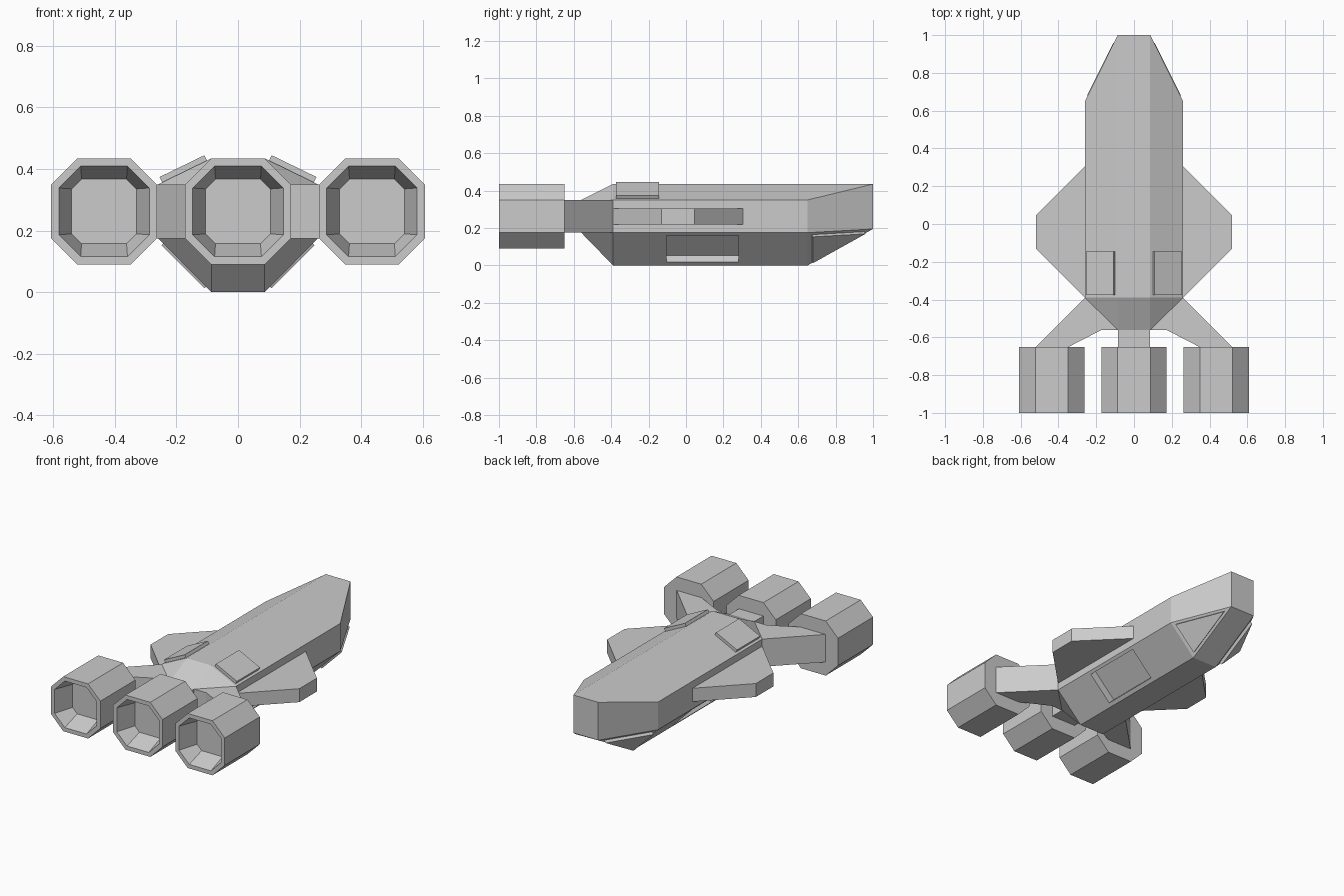
import bpy, bmesh
from mathutils import Vector

if "Cube" in bpy.data.objects:
    bpy.data.objects.remove(bpy.data.objects["Cube"])

grey = bpy.data.materials.new("hull grey")
grey.diffuse_color = (0.6, 0.6, 0.6, 1)
grey.use_nodes = True
grey.node_tree.nodes["Principled BSDF"].inputs["Base Color"].default_value = grey.diffuse_color


def finish(name, bm):
    bmesh.ops.recalc_face_normals(bm, faces=bm.faces)
    me = bpy.data.meshes.new(name)
    bm.to_mesh(me)
    bm.free()
    me.materials.append(grey)
    ob = bpy.data.objects.new(name, me)
    bpy.context.collection.objects.link(ob)
    return ob


def prism(name, base, shift):
    """Extrude a flat outline along a vector."""
    bm = bmesh.new()
    s = Vector(shift)
    a = [bm.verts.new(p) for p in base]
    b = [bm.verts.new(Vector(p) + s) for p in base]
    bm.faces.new(a)
    bm.faces.new(b)
    n = len(a)
    for i in range(n):
        j = (i + 1) % n
        bm.faces.new((a[i], a[j], b[j], b[i]))
    return finish(name, bm)


def octagon(cx, cz, half, flat, y):
    pts = [(flat, half), (half, flat), (half, -flat), (flat, -half)]
    pts += [(-x, -z) for x, z in pts]
    return [(cx + x, y, cz + z) for x, z in pts]


# Main hull: octagonal middle, tapered nose and tail
pts = []
for s in (-1, 1):
    for y in (-0.39, 0.65):
        pts += [(s * x, y, z) for x, z in
                ((0.086, 0.435), (0.26, 0.35), (0.26, 0.175), (0.086, 0))]
    pts += [(s * 0.086, 1, 0.435), (s * 0.086, 1, 0.195)]
    pts += [(s * 0.086, -0.56, 0.35), (s * 0.086, -0.56, 0.175)]
bm = bmesh.new()
for p in pts:
    bm.verts.new(p)
bmesh.ops.convex_hull(bm, input=bm.verts)
bmesh.ops.dissolve_limit(bm, angle_limit=0.01, verts=bm.verts, edges=bm.edges)
hull = finish("hull", bm)

# Engines: tapered open nozzles
for x, side in ((-0.435, "left"), (0, "middle"), (0.435, "right")):
    rings = [octagon(x, 0.2625, *r) for r in
             ((0.1725, 0.0865, -0.65), (0.1725, 0.0865, -1),
              (0.147, 0.076, -1), (0.105, 0.073, -0.88))]
    bm = bmesh.new()
    loops = [[bm.verts.new(p) for p in r] for r in rings]
    for a, b in zip(loops, loops[1:]):
        for i in range(8):
            j = (i + 1) % 8
            bm.faces.new((a[i], a[j], b[j], b[i]))
    bm.faces.new(loops[0])
    bm.faces.new(loops[-1])
    finish(side + "_engine", bm)

# Strut to the middle engine
prism("middle_strut", [(-0.086, -0.54, 0.175), (0.086, -0.54, 0.175),
                       (0.086, -0.66, 0.175), (-0.086, -0.66, 0.175)], (0, 0, 0.175))

for s, side in ((-1, "left"), (1, "right")):
    # Wings
    prism(side + "_wing", [(s * x, y, 0.22) for x, y in
          ((0.22, 0.305), (0.26, 0.305), (0.52, 0.045), (0.52, -0.13),
           (0.26, -0.39), (0.22, -0.39))], (0, 0, 0.085))
    # Angled struts to the outer engines
    prism(side + "_strut", [(s * x, y, 0.175) for x, y in
          ((0.26, -0.39), (0.52, -0.65), (0.345, -0.65), (0.17, -0.56),
           (0.086, -0.56))], (0, 0, 0.175))
    # Raised plates on the upper shoulders
    prism(side + "_top_plate", [(s * x, -0.375, z) for x, z in
          ((0.10, 0.427), (0.109, 0.445), (0.255, 0.374), (0.246, 0.356))],
          (0, 0.23, 0))
    # Recessed bays in the lower flanks
    cutter = prism(side + "_bay_cutter", [(s * (0.086 + z + d), y, z - d)
                   for d in (0.03,) for z, y in
                   ((0.018, -0.105), (0.16, -0.105), (0.16, 0.28), (0.018, 0.28))],
                   (-s * 0.065, 0, 0.065))
    cutter.hide_render = True
    cutter.display_type = 'WIRE'
    mod = hull.modifiers.new(side + "_bay", 'BOOLEAN')
    mod.operation = 'DIFFERENCE'
    mod.solver = 'EXACT'
    mod.object = cutter
    # Triangular plates under the nose
    tri = [Vector((s * x, y, z)) for x, y, z in
           ((0.26, 0.65, 0.175), (0.086, 1, 0.195), (0.086, 0.65, 0))]
    mid = (tri[0] + tri[1] + tri[2]) / 3
    normal = Vector((s, 0.557, -1)).normalized()
    prism(side + "_nose_plate", [mid + (p - mid) * 0.8 for p in tri], normal * 0.018)
